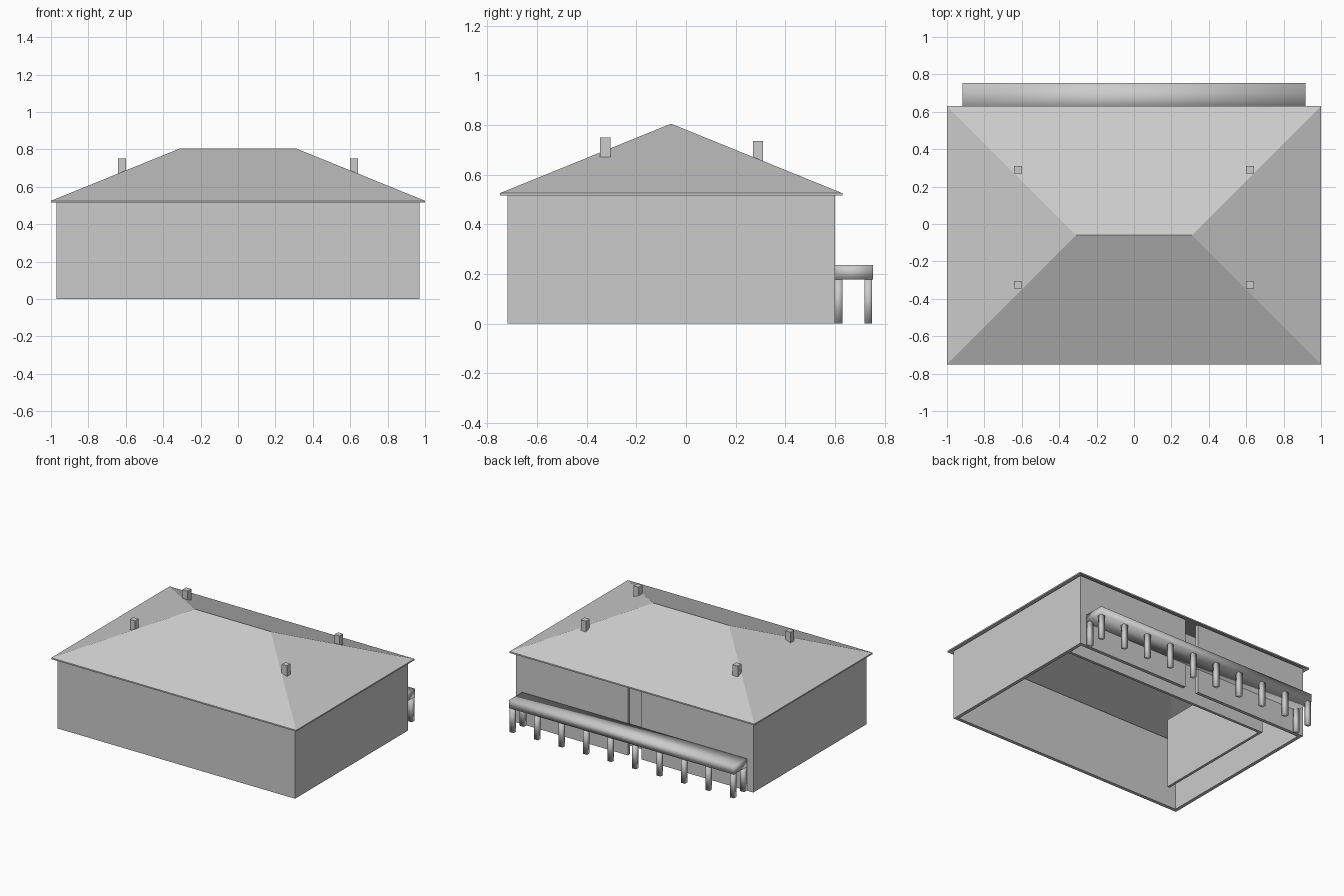
import bpy, bmesh

if "Cube" in bpy.data.objects:
    bpy.data.objects.remove(bpy.data.objects["Cube"])


def finish(name, bm, smooth=False):
    bmesh.ops.recalc_face_normals(bm, faces=bm.faces)
    for f in bm.faces:
        f.smooth = smooth
    me = bpy.data.meshes.new(name)
    bm.to_mesh(me)
    bm.free()
    ob = bpy.data.objects.new(name, me)
    bpy.context.collection.objects.link(ob)
    return ob


def box(name, x, y, z, smooth=False):
    """Box from (min, max) pairs on each axis."""
    bm = bmesh.new()
    bmesh.ops.create_cube(bm, size=1)
    for v in bm.verts:
        v.co = [r[0] if c < 0 else r[1] for c, r in zip(v.co, (x, y, z))]
    return finish(name, bm, smooth)


def ribbon(name, path, height, thickness):
    """Upright wall following an open plan path, thickened inwards."""
    bm = bmesh.new()
    rows = [[bm.verts.new((x, y, z)) for x, y in path] for z in (0, height)]
    for i in range(len(path) - 1):
        bm.faces.new((rows[0][i], rows[0][i + 1], rows[1][i + 1], rows[1][i]))
    me = bpy.data.meshes.new(name)
    bm.to_mesh(me)
    bm.free()
    ob = bpy.data.objects.new(name, me)
    bpy.context.collection.objects.link(ob)
    mod = ob.modifiers.new("thickness", 'SOLIDIFY')
    mod.thickness = thickness
    mod.offset = -1
    mod.use_even_offset = True
    return ob


# Outer walls: one loop with a full-height doorway in the back
X, Y0, Y1, H = 0.97, -0.72, 0.60, 0.52
ribbon("outer_walls", [(-0.055, Y1), (-X, Y1), (-X, Y0), (X, Y0),
                       (X, Y1), (0.055, Y1)], H, 0.025)

# Inner partition: a corridor wall behind the door, turning the corner
ribbon("inner_partition", [(-0.71, -0.50), (-0.71, 0.445), (0.95, 0.445)],
       H - 0.005, 0.02)

# Hollow hip roof with a thin eave
bm = bmesh.new()
e = [bm.verts.new(p) for p in ((-1, -0.75, 0.525), (1, -0.75, 0.525),
                               (1, 0.63, 0.525), (-1, 0.63, 0.525))]
low = [bm.verts.new((v.co.x, v.co.y, 0.515)) for v in e]
r0, r1 = (bm.verts.new((x, -0.06, 0.805)) for x in (-0.31, 0.31))
u0, u1 = (bm.verts.new((x, -0.06, 0.795)) for x in (-0.31, 0.31))
for c, a, b in ((e, r0, r1), (low, u0, u1)):
    bm.faces.new((c[0], c[1], b, a))
    bm.faces.new((c[1], c[2], b))
    bm.faces.new((c[2], c[3], a, b))
    bm.faces.new((c[3], c[0], a))
for i in range(4):
    j = (i + 1) % 4
    bm.faces.new((e[i], e[j], low[j], low[i]))
finish("hip_roof", bm)

# Chimneys
for side in (-1, 1):
    for tag, y, z0, z1 in (("front", -0.325, 0.665, 0.75),
                           ("back", 0.29, 0.655, 0.735)):
        x = side * 0.62
        box(f"chimney_{tag}", (x - 0.021, x + 0.021),
            (y - 0.021, y + 0.021), (z0, z1))

# Back colonnade: beam, front columns and end pilasters on the wall
box("colonnade_beam", (-0.918, 0.918), (Y1 - 0.005, 0.753), (0.177, 0.236), True)
for i in range(10):
    x = -0.9 + i * 0.2
    box("column", (x - 0.017, x + 0.017), (0.72, 0.75), (0, 0.18), True)
for x in (-0.9, 0.9):
    box("pilaster", (x - 0.017, x + 0.017), (0.598, 0.63), (0, 0.18), True)
